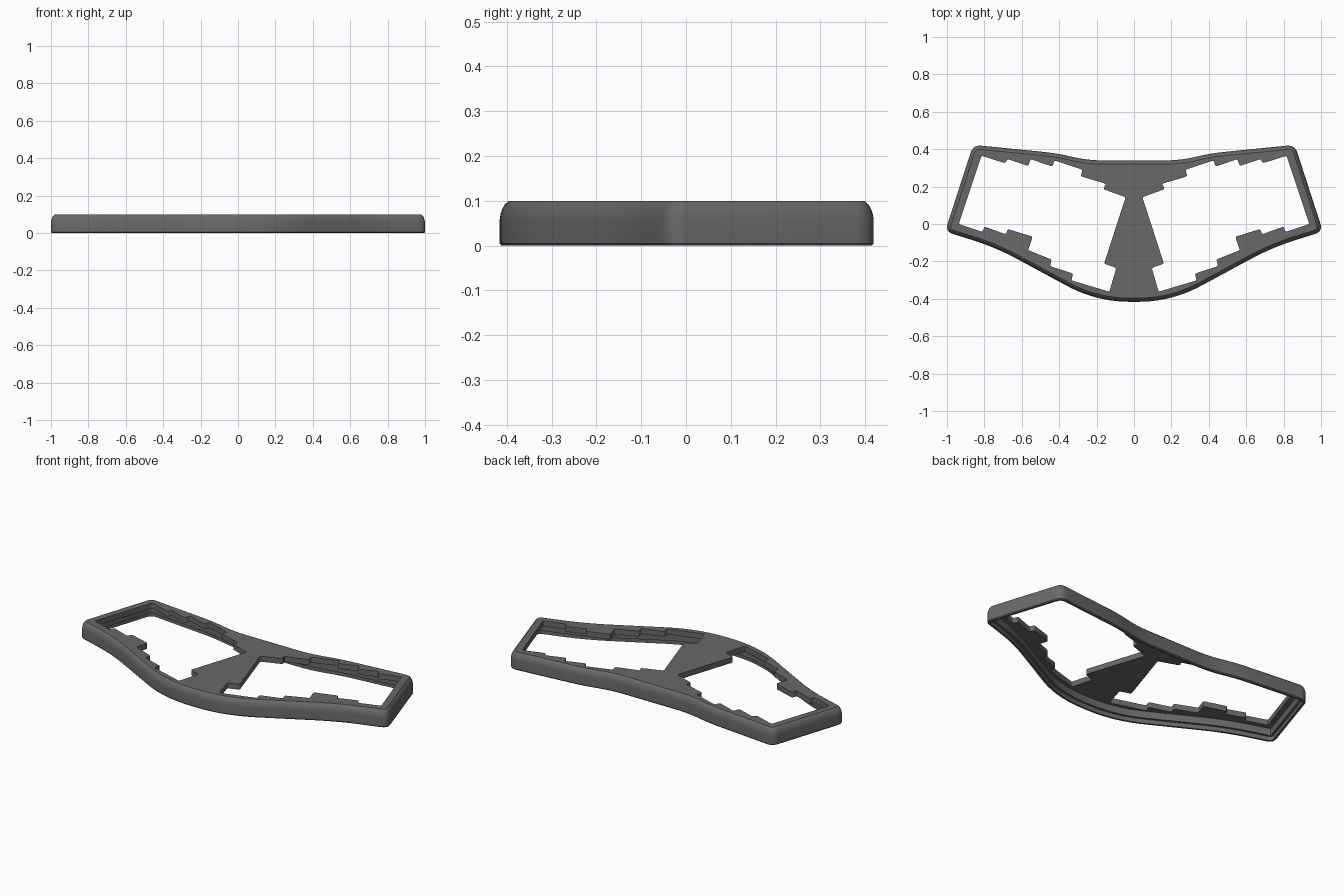
import bpy, bmesh, math
from mathutils import Vector

if "Cube" in bpy.data.objects:
    bpy.data.objects.remove(bpy.data.objects["Cube"])

TOP, UNDER = 0.099, 0.067          # top plate heights
FILLET = 0.02                      # width of the rounded outer edge

grey = bpy.data.materials.new("dark grey")
grey.diffuse_color = (0.14, 0.14, 0.14, 1)
grey.use_nodes = True
grey.node_tree.nodes["Principled BSDF"].inputs["Base Color"].default_value = grey.diffuse_color


def rounded(corners, steps):
    """Closed outline from (x, y, cut) corners, each softened by a curve."""
    pts = []
    for i, (x, y, cut) in enumerate(corners):
        p = Vector((x, y))
        a = Vector(corners[i - 1][:2]) - p
        b = Vector(corners[(i + 1) % len(corners)][:2]) - p
        a, b = p + a.normalized() * cut, p + b.normalized() * cut
        for k in range(steps + 1):
            t = k / steps
            pts.append(a * (1 - t) ** 2 + p * 2 * t * (1 - t) + b * t * t)
    return pts


def inset(pts, d):
    """Move a clockwise outline inwards by d."""
    out = []
    for i, p in enumerate(pts):
        e1 = (p - pts[i - 1]).normalized()
        e2 = (pts[(i + 1) % len(pts)] - p).normalized()
        n = Vector((e1.y, -e1.x)) + Vector((e2.y, -e2.x))
        out.append(p + n * (2 * d / n.length_squared))
    return out


def finish(obj):
    obj.data.materials.clear()
    obj.data.materials.append(grey)
    bpy.ops.object.select_all(action='DESELECT')
    obj.select_set(True)
    bpy.context.view_layer.objects.active = obj
    bpy.ops.object.shade_smooth_by_angle(angle=math.radians(28))


# Outer outline: right half from back to front, then mirrored
half = [(0.25, 0.34, 0.085), (0.41, 0.378, 0.07), (0.86, 0.423, 0.045),
        (1.01, -0.04, 0.045), (0.74, -0.125, 0.13), (0.2, -0.416, 0.18)]
outline = rounded(half + [(-x, y, c) for x, y, c in reversed(half)], 10)

# Outer wall: closed section (inset, height) with rounded top and stepped lip
section = [(0.004, 0), (0, 0.005), (0, 0.058), (0.002, 0.07), (0.006, 0.082),
           (0.012, 0.092), (FILLET, TOP), (FILLET, UNDER), (0.029, UNDER),
           (0.029, 0.025), (0.016, 0.025), (0.016, 0)]
bm = bmesh.new()
rings = [[bm.verts.new((p.x, p.y, z)) for p in inset(outline, d)]
         for d, z in section]
n = len(outline)
for j, ring in enumerate(rings):
    nxt = rings[(j + 1) % len(rings)]
    for i in range(n):
        k = (i + 1) % n
        bm.faces.new((ring[i], ring[k], nxt[k], nxt[i]))
bmesh.ops.recalc_face_normals(bm, faces=bm.faces)
mesh = bpy.data.meshes.new("outer_wall")
bm.to_mesh(mesh)
bm.free()
wall = bpy.data.objects.new("outer_wall", mesh)
bpy.context.collection.objects.link(wall)
finish(wall)

# Stepped key opening on the right side, clockwise from the centre column
steps = [(0.045, 0.143), (0.165, 0.187), (0.15, 0.215), (0.285, 0.255),
         (0.275, 0.29), (0.425, 0.34), (0.437, 0.307), (0.553, 0.347),
         (0.566, 0.31), (0.675, 0.347), (0.69, 0.325), (0.815, 0.365),
         (0.937, 0.0), (0.81, -0.042), (0.80, -0.014), (0.685, -0.055),
         (0.675, -0.027), (0.542, -0.068), (0.566, -0.14), (0.44, -0.19),
         (0.45, -0.225), (0.325, -0.265), (0.335, -0.301), (0.132, -0.362),
         (0.095, -0.235), (0.16, -0.212)]
opening = rounded([(x, y, 0.01) for x, y in steps], 4)
mirrored = [Vector((-p.x, p.y)) for p in opening]

# Top plate: filled outline with both openings cut through
curve = bpy.data.curves.new("top_plate", 'CURVE')
curve.dimensions = '2D'
curve.fill_mode = 'BOTH'
curve.extrude = (TOP - UNDER) / 2
for loop in (inset(outline, FILLET), opening, mirrored):
    spline = curve.splines.new('POLY')
    spline.points.add(len(loop) - 1)
    for point, p in zip(spline.points, loop):
        point.co = (p.x, p.y, 0, 1)
    spline.use_cyclic_u = True
plate = bpy.data.objects.new("top_plate", curve)
plate.location.z = (TOP + UNDER) / 2
bpy.context.collection.objects.link(plate)
bpy.ops.object.select_all(action='DESELECT')
plate.select_set(True)
bpy.context.view_layer.objects.active = plate
bpy.ops.object.convert(target='MESH')
plate = bpy.context.view_layer.objects.active
bm = bmesh.new()
bm.from_mesh(plate.data)
bmesh.ops.remove_doubles(bm, verts=bm.verts, dist=0.0001)
bmesh.ops.recalc_face_normals(bm, faces=bm.faces)
bm.to_mesh(plate.data)
bm.free()
finish(plate)
